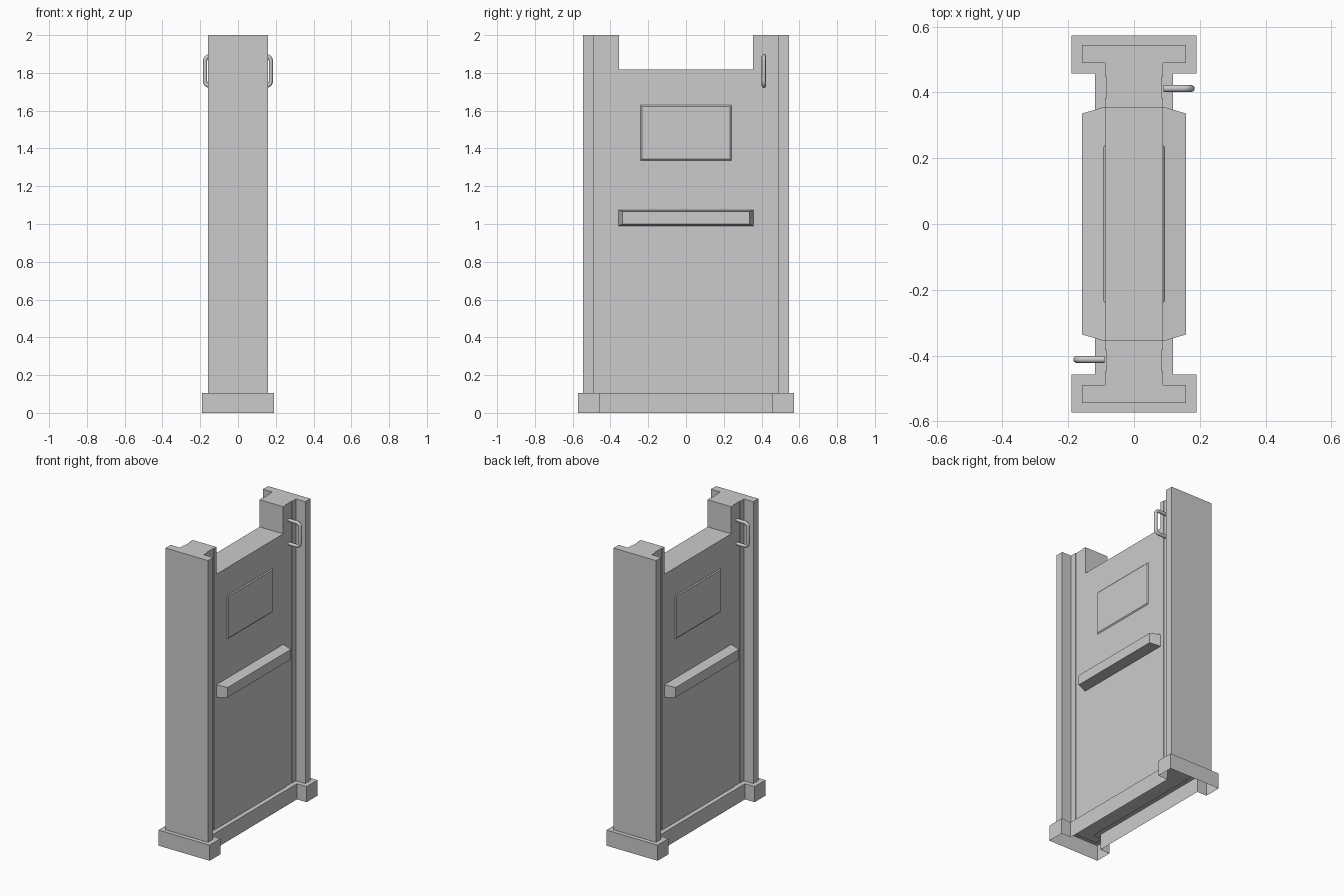
import bpy, bmesh
from math import pi, sin, cos

if "Cube" in bpy.data.objects:
    bpy.data.objects.remove(bpy.data.objects["Cube"])


def finish(bm, name):
    bmesh.ops.recalc_face_normals(bm, faces=bm.faces)
    me = bpy.data.meshes.new(name)
    bm.to_mesh(me)
    bm.free()
    ob = bpy.data.objects.new(name, me)
    bpy.context.collection.objects.link(ob)
    return ob


def prism(name, outline, z0, z1, open_bottom=False):
    """Extrude a plan outline upward."""
    bm = bmesh.new()
    bottom = bm.faces.new([bm.verts.new((x, y, z0)) for x, y in outline])
    geo = bmesh.ops.extrude_face_region(bm, geom=[bottom], use_keep_orig=True)["geom"]
    bmesh.ops.translate(bm, vec=(0, 0, z1 - z0),
                        verts=[g for g in geo if isinstance(g, bmesh.types.BMVert)])
    bmesh.ops.recalc_face_normals(bm, faces=bm.faces)
    if open_bottom:
        low = [f for f in bm.faces if all(abs(v.co.z - z0) < 1e-5 for v in f.verts)]
        bmesh.ops.delete(bm, geom=low, context="FACES_ONLY")
    return finish(bm, name)


def raised_block(name, side, base, top, x0, x1):
    """Tapered block on a panel face; base and top are (half y, z low, z high)."""
    bm = bmesh.new()
    rings = []
    for (h, a, b), x in ((base, x0), (top, x1)):
        rings.append([bm.verts.new((side * x, y, z))
                      for y, z in ((-h, a), (h, a), (h, b), (-h, b))])
    bm.faces.new(rings[0])
    bm.faces.new(rings[1])
    for i in range(4):
        j = (i + 1) % 4
        bm.faces.new((rings[0][i], rings[0][j], rings[1][j], rings[1][i]))
    return finish(bm, name)


def handle(name, side):
    """Rounded grab handle, a swept tube."""
    y, xo, xi, z0, z1, r, c = side * 0.412, 0.174, 0.09, 1.731, 1.889, 0.011, 0.025
    pts = [(xi, z0)]
    for cz, start in ((z0 + c, -pi / 2), (z1 - c, 0)):
        for k in range(5):
            a = start + k * pi / 8
            pts.append((xo - c + c * cos(a), cz + c * sin(a)))
    pts.append((xi, z1))
    cu = bpy.data.curves.new(name, "CURVE")
    cu.dimensions = "3D"
    cu.bevel_depth = r
    cu.bevel_resolution = 2
    cu.use_fill_caps = True
    sp = cu.splines.new("POLY")
    sp.points.add(len(pts) - 1)
    for p, (x, z) in zip(sp.points, pts):
        p.co = (side * x, y, z, 1)
    ob = bpy.data.objects.new(name, cu)
    bpy.context.collection.objects.link(ob)


# Hollow base with wide feet
quarter = [(0.19, 0.573), (0.19, 0.458), (0.118, 0.458)]
right = quarter + [(x, -y) for x, y in reversed(quarter)]
prism("base", right + [(-x, -y) for x, y in right], 0, 0.105, open_bottom=True)

# T-section end posts with a shallow channel down each side
half = [(0.158, 0.545), (0.158, 0.49), (0.088, 0.49), (0.088, 0.447),
        (0.084, 0.447), (0.084, 0.383), (0.088, 0.383), (0.088, 0.355)]
for s, label in ((-1, "front"), (1, "back")):
    outline = [(x, s * y) for x, y in half + [(-x, y) for x, y in reversed(half)]]
    prism(label + "_post", outline, 0.1, 2.0)

# Main panel between the posts
prism("main_panel", [(0.088, -0.357), (0.088, 0.357), (-0.088, 0.357), (-0.088, -0.357)],
      0.1, 1.817)

# Raised plate, push rail and handle on each side
for s, label in ((-1, "left"), (1, "right")):
    raised_block(label + "_plate", s, (0.243, 1.335, 1.632), (0.234, 1.344, 1.623),
                 0.086, 0.094)
    raised_block(label + "_rail", s, (0.357, 0.99, 1.074), (0.336, 0.999, 1.066),
                 0.087, 0.158)
    handle(label + "_handle", s)
